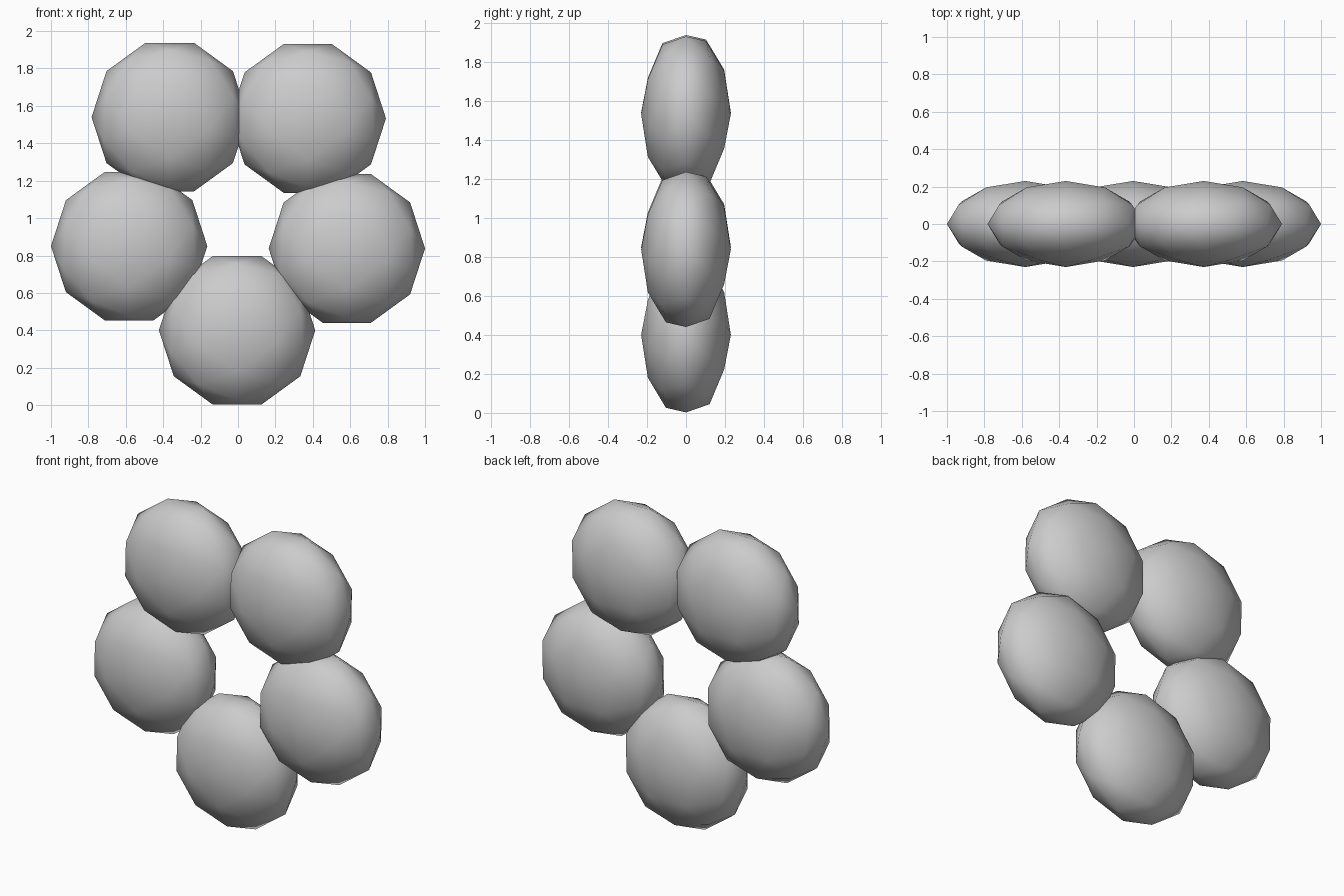
import bpy, bmesh
from mathutils import Matrix

if "Cube" in bpy.data.objects:
    bpy.data.objects.remove(bpy.data.objects["Cube"])

R, THICK = 0.418, 0.23  # disc radius, half thickness

grey = bpy.data.materials.new("light_grey")
grey.diffuse_color = (0.6, 0.6, 0.6, 1)
grey.use_nodes = True
grey.node_tree.nodes["Principled BSDF"].inputs["Base Color"].default_value = grey.diffuse_color

# Turns an icosphere so its pole points along y, then flattens it
TURN = Matrix(((0, R, 0, 0), (0, 0, THICK, 0), (R, 0, 0, 0), (0, 0, 0, 1)))


def petal(name, x, z):
    bm = bmesh.new()
    bmesh.ops.create_icosphere(bm, subdivisions=2, radius=1, matrix=TURN)
    bmesh.ops.recalc_face_normals(bm, faces=bm.faces)
    for f in bm.faces:
        f.smooth = True
    mesh = bpy.data.meshes.new(name)
    bm.to_mesh(mesh)
    bm.free()
    mesh.materials.append(grey)
    ob = bpy.data.objects.new(name, mesh)
    ob.location = (x, 0, z)
    bpy.context.collection.objects.link(ob)


# Ring of five flattened balls
for name, x, z in (
    ("bottom_petal", -0.005, 0.40),
    ("left_petal", -0.582, 0.85),
    ("right_petal", 0.582, 0.838),
    ("top_left_petal", -0.365, 1.54),
    ("top_right_petal", 0.373, 1.533),
):
    petal(name, x, z)
